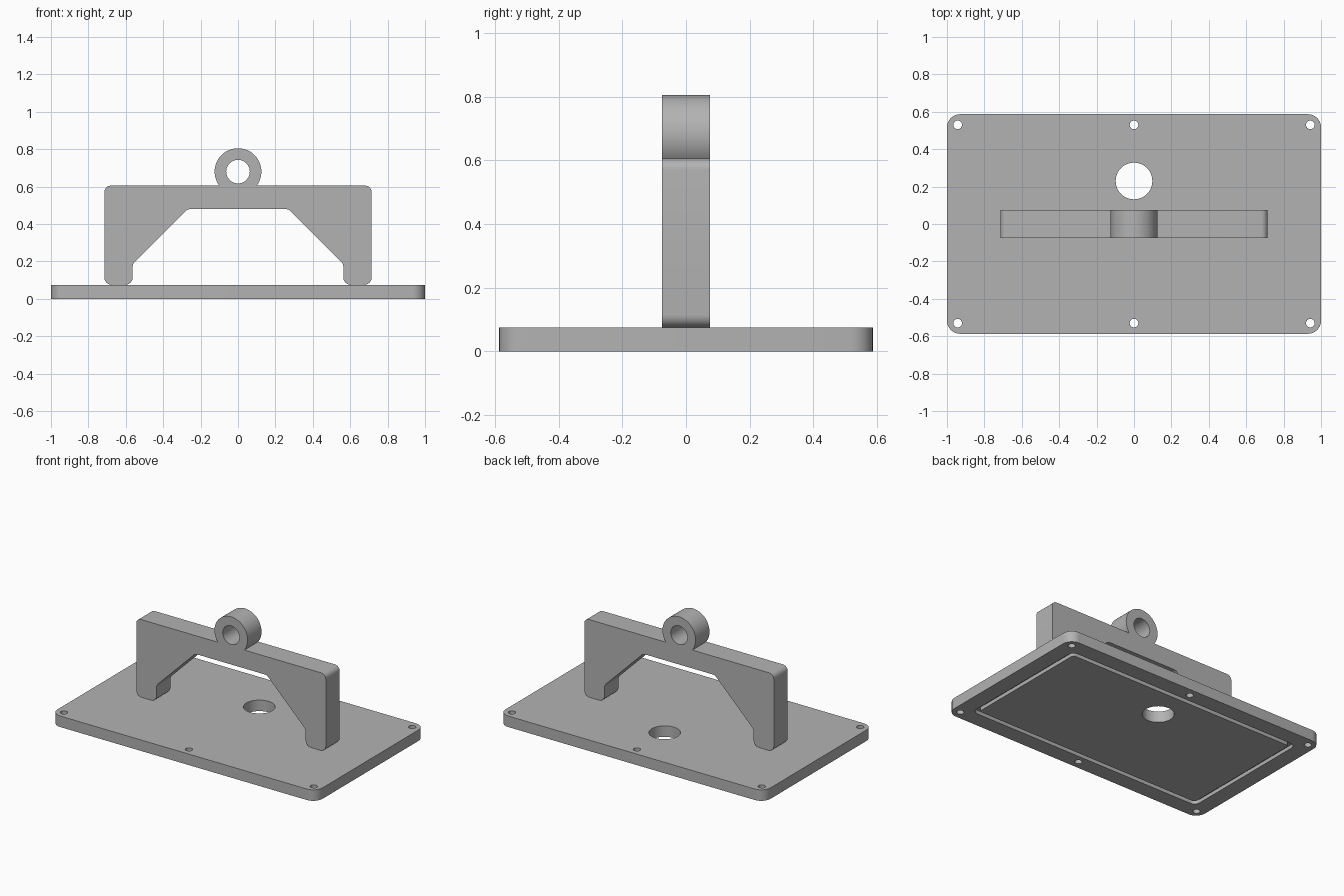
import bpy
import bmesh
import math
from mathutils import Vector

cube = bpy.data.objects.get("Cube")
if cube:
    bpy.data.objects.remove(cube, do_unlink=True)

grey = bpy.data.materials.new("plain grey")
grey.use_nodes = True
colour = (0.45, 0.45, 0.45, 1)
grey.diffuse_color = colour
grey.node_tree.nodes["Principled BSDF"].inputs["Base Color"].default_value = colour


def arc(cx, cy, r, start, end, steps):
    return [(cx + r * math.cos(start + (end - start) * i / steps),
             cy + r * math.sin(start + (end - start) * i / steps))
            for i in range(steps + 1)]


def circle(cx, cy, r, steps=48):
    return arc(cx, cy, r, 0, math.tau, steps)[:-1]


def fillet(corners, steps=8):
    """Round each (x, y, radius) corner of a closed outline; radius 0 stays as it is."""
    out = []
    for i, (x, y, r) in enumerate(corners):
        p = Vector((x, y))
        if r == 0:
            out.append((x, y))
            continue
        a = (Vector(corners[i - 1][:2]) - p).normalized()
        b = (Vector(corners[(i + 1) % len(corners)][:2]) - p).normalized()
        half = a.angle(b) / 2
        centre = p + (a + b).normalized() * (r / math.sin(half))
        t0 = p + a * (r / math.tan(half)) - centre
        t1 = p + b * (r / math.tan(half)) - centre
        start = math.atan2(t0.y, t0.x)
        sweep = (math.atan2(t1.y, t1.x) - start + math.pi) % math.tau - math.pi
        out += arc(centre.x, centre.y, r, start, start + sweep, steps)
    return out


def rounded_rect(hx, hy, r):
    return fillet([(-hx, -hy, r), (hx, -hy, r), (hx, hy, r), (-hx, hy, r)])


def prism(name, outline, lo, hi, upright=False):
    """Extrude an outline along z, or along y when upright."""
    def place(u, v, d):
        return (u, d, v) if upright else (u, v, d)
    bm = bmesh.new()
    low = [bm.verts.new(place(u, v, lo)) for u, v in outline]
    top = [bm.verts.new(place(u, v, hi)) for u, v in outline]
    bm.faces.new(low)
    bm.faces.new(top)
    for i in range(len(low)):
        bm.faces.new((low[i - 1], low[i], top[i], top[i - 1]))
    bmesh.ops.recalc_face_normals(bm, faces=bm.faces)
    mesh = bpy.data.meshes.new(name)
    bm.to_mesh(mesh)
    bm.free()
    mesh.materials.append(grey)
    obj = bpy.data.objects.new(name, mesh)
    bpy.context.collection.objects.link(obj)
    return obj


def activate(obj):
    bpy.ops.object.select_all(action='DESELECT')
    obj.select_set(True)
    bpy.context.view_layer.objects.active = obj


def cut(obj, cutter):
    mod = obj.modifiers.new("cut", 'BOOLEAN')
    mod.operation = 'DIFFERENCE'
    mod.solver = 'EXACT'
    mod.object = cutter
    activate(obj)
    bpy.ops.object.modifier_apply(modifier=mod.name)
    bpy.data.objects.remove(cutter, do_unlink=True)


# Base plate with screw holes and a large through hole
HX, HY, THICK = 1.0, 0.587, 0.075
plate = prism("base_plate", rounded_rect(HX, HY, 0.07), 0, THICK)
for x in (-0.943, 0, 0.943):
    for y in (-0.53, 0.53):
        cut(plate, prism("screw_cutter", circle(x, y, 0.023, 24), -0.1, 0.2))
cut(plate, prism("hole_cutter", circle(0, 0.23, 0.098), -0.1, 0.2))

# Seal groove around the underside
groove = prism("groove_cutter", rounded_rect(HX - 0.11, HY - 0.11, 0.04), -0.05, 0.025)
cut(groove, prism("groove_core", rounded_rect(HX - 0.14, HY - 0.14, 0.02), -0.1, 0.1))
cut(plate, groove)

# Handle: one outline with legs, sloping braces and a lifting eye on top
TOP, EYE_Z, EYE_R = 0.605, 0.68, 0.125
right_half = [(0.27, 0.48, 0.04), (0.563, 0.187, 0.04), (0.563, THICK, 0.04),
              (0.715, THICK, 0.04), (0.715, TOP, 0.035)]
meet = math.asin((TOP - EYE_Z) / EYE_R)
eye = [(x, z, 0) for x, z in arc(0, EYE_Z, EYE_R, meet, math.pi - meet, 48)]
left_half = [(-x, z, r) for x, z, r in reversed(right_half)]
handle = prism("handle", fillet(right_half + eye + left_half), -0.075, 0.075, upright=True)
cut(handle, prism("eye_cutter", circle(0, EYE_Z, 0.063), -0.2, 0.2, upright=True))

# Smooth the rounded walls, keep the hard edges
for obj in (plate, handle):
    activate(obj)
    bpy.ops.object.shade_smooth_by_angle(angle=math.radians(30))
